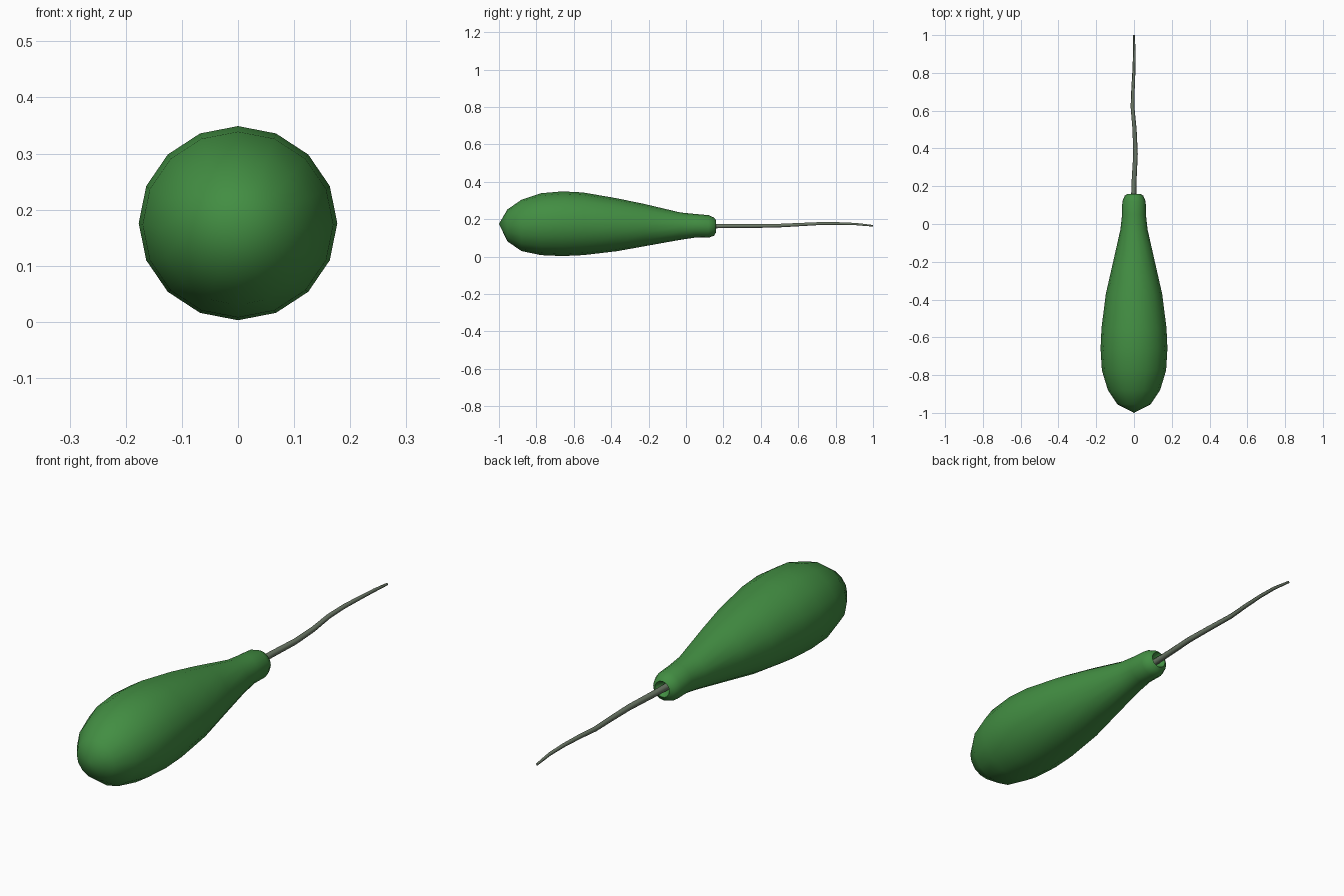
import bpy, bmesh, math
from mathutils import Vector

if "Cube" in bpy.data.objects:
    bpy.data.objects.remove(bpy.data.objects["Cube"])


def material(name, rgb):
    m = bpy.data.materials.new(name)
    m.diffuse_color = (*rgb, 1)
    m.use_nodes = True
    m.node_tree.nodes["Principled BSDF"].inputs["Base Color"].default_value = m.diffuse_color
    return m


def loft(name, rings, sides, mat, angle):
    """Skin elliptical rings (x, y, z, half width, half height) along y and cap both ends."""
    bm = bmesh.new()
    loops = []
    for x, y, z, w, h in rings:
        loops.append([bm.verts.new((x + w * math.cos(a), y, z + h * math.sin(a)))
                      for a in (2 * math.pi * i / sides for i in range(sides))])
    for a, b in zip(loops, loops[1:]):
        for i in range(sides):
            j = (i + 1) % sides
            bm.faces.new((a[i], a[j], b[j], b[i]))
    for loop in (loops[0], loops[-1]):
        centre = sum((v.co for v in loop), Vector()) / sides
        tip = bm.verts.new(centre)
        for i in range(sides):
            bm.faces.new((loop[i], loop[(i + 1) % sides], tip))
    bmesh.ops.remove_doubles(bm, verts=bm.verts, dist=0.0005)
    bmesh.ops.recalc_face_normals(bm, faces=bm.faces)
    mesh = bpy.data.meshes.new(name)
    bm.to_mesh(mesh)
    bm.free()
    mesh.materials.append(mat)
    ob = bpy.data.objects.new(name, mesh)
    bpy.context.collection.objects.link(ob)
    bpy.ops.object.select_all(action='DESELECT')
    ob.select_set(True)
    bpy.context.view_layer.objects.active = ob
    bpy.ops.object.shade_smooth_by_angle(angle=math.radians(angle))
    return ob


green = material("leaf green", (0.055, 0.27, 0.055))
grey = material("grey green stem", (0.15, 0.19, 0.135))

# Pod body: y, bottom z, top z, half width; ends in a small dimple around the stem
body = [(-1.0, .175, .175, 0), (-.955, .082, .252, .088), (-.88, .03, .304, .138),
        (-.775, .008, .339, .170), (-.66, .003, .349, .177), (-.55, .008, .343, .172),
        (-.37, .029, .312, .149), (-.22, .056, .281, .115), (-.03, .090, .236, .072),
        (.05, .102, .228, .063), (.12, .101, .222, .062), (.15, .112, .209, .049),
        (.16, .129, .196, .034), (.13, .146, .180, .017)]
loft("pod_body", [(0, y, (b + t) / 2, w, (t - b) / 2) for y, b, t, w in body], 16, green, 80)

# Wavy stem: x, y, z, radius
stem = [(-.002, .12, .163, .014), (0, .22, .164, .013), (.008, .37, .164, .012),
        (.003, .5, .166, .011), (-.008, .62, .172, .010), (-.005, .72, .177, .009),
        (0, .82, .177, .008), (.002, .91, .174, .007), (-.001, 1.0, .165, .005)]
loft("stem", [(x, y, z, r, r) for x, y, z, r in stem], 6, grey, 70)
